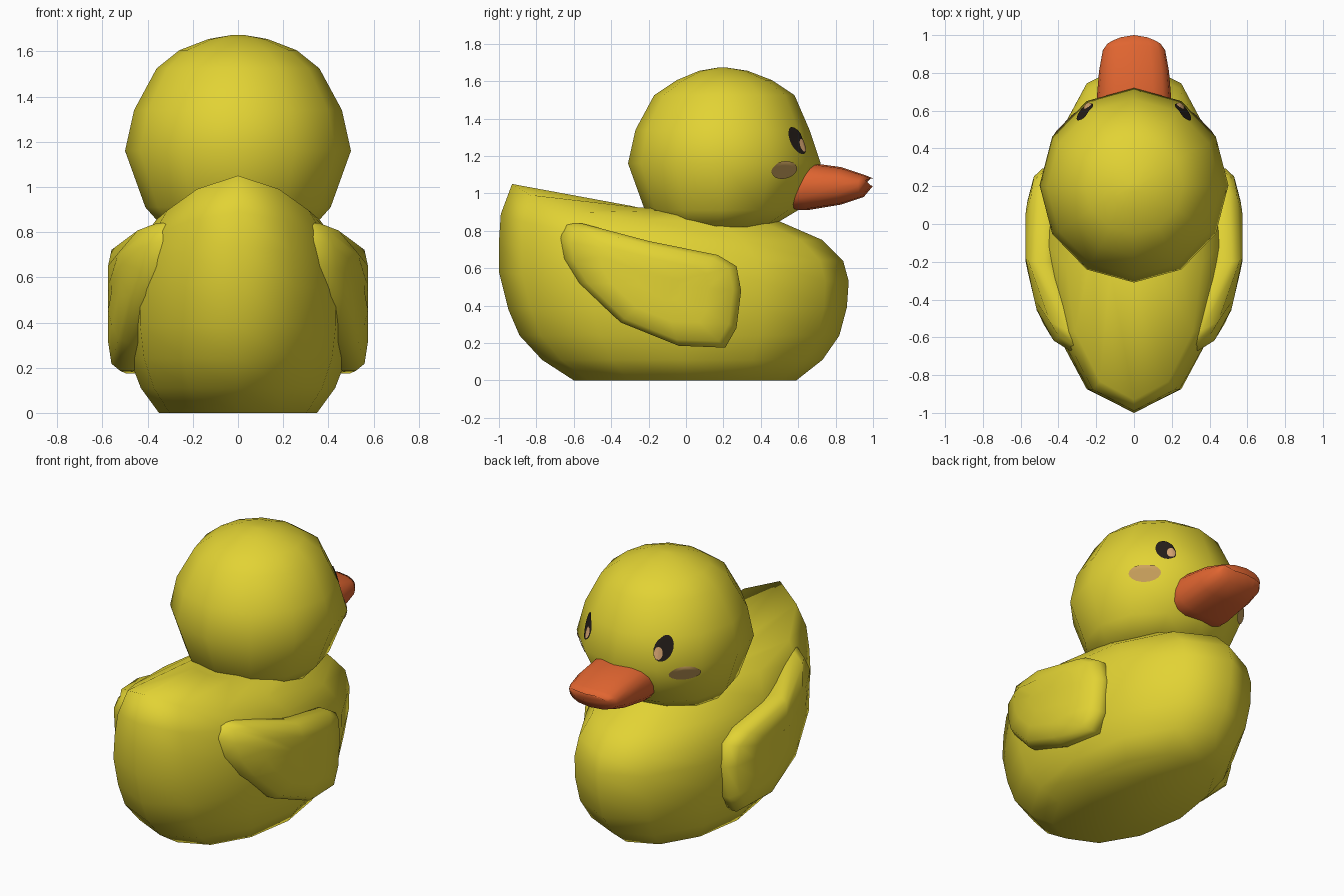
import bpy, bmesh, math
from mathutils import Vector
from mathutils.bvhtree import BVHTree

if "Cube" in bpy.data.objects:
    bpy.data.objects.remove(bpy.data.objects["Cube"])


def material(name, rgb):
    m = bpy.data.materials.new(name)
    m.diffuse_color = (*rgb, 1)
    m.use_nodes = True
    m.node_tree.nodes["Principled BSDF"].inputs["Base Color"].default_value = m.diffuse_color
    return m


yellow = material("yellow", (0.76, 0.65, 0.034))
orange = material("orange", (0.75, 0.13, 0.03))
black = material("dark brown", (0.018, 0.013, 0.01))
peach = material("peach", (0.68, 0.38, 0.17))
blush = material("blush", (0.6, 0.36, 0.11))


def finish(name, bm, mat):
    for f in bm.faces:
        f.smooth = True
    me = bpy.data.meshes.new(name)
    bm.to_mesh(me)
    bm.free()
    me.materials.append(mat)
    ob = bpy.data.objects.new(name, me)
    bpy.context.collection.objects.link(ob)
    return ob


def loft(name, rings, mat):
    """Skin a list of closed rings of points and cap both ends."""
    bm = bmesh.new()
    loops = [[bm.verts.new(p) for p in r] for r in rings]
    n = len(loops[0])
    for a, b in zip(loops, loops[1:]):
        for i in range(n):
            j = (i + 1) % n
            bm.faces.new((a[i], a[j], b[j], b[i]))
    bm.faces.new(loops[0])
    bm.faces.new(loops[-1])
    bmesh.ops.recalc_face_normals(bm, faces=bm.faces)
    return finish(name, bm, mat)


def plan_ring(rear, z_rear, front, z_front, half_width, n=12):
    """Oval seen from above; its height sweeps up towards the rear."""
    pts = []
    for i in range(n):
        a = 2 * math.pi * i / n
        t = (1 - math.cos(a)) / 2
        pts.append((half_width * math.sin(a), front + (rear - front) * t,
                    z_front + (z_rear - z_front) * t ** 5))
    return pts


# Body with upturned tail
loft("body", [plan_ring(*r) for r in (
    (-0.60, 0.00, 0.59, 0.00, 0.35),
    (-0.77, 0.11, 0.73, 0.11, 0.43),
    (-0.89, 0.24, 0.82, 0.24, 0.48),
    (-0.95, 0.38, 0.86, 0.39, 0.50),
    (-1.00, 0.58, 0.87, 0.53, 0.50),
    (-1.00, 0.74, 0.84, 0.64, 0.48),
    (-0.99, 0.89, 0.73, 0.75, 0.44),
    (-0.93, 1.05, 0.50, 0.85, 0.36),
    (-0.30, 0.934, 0.42, 0.90, 0.25))], yellow)

# Head
head = loft("head", [plan_ring(r, z, f, z, w) for z, r, f, w in (
    (0.82, -0.13, 0.45, 0.33),
    (0.91, -0.22, 0.60, 0.41),
    (1.16, -0.31, 0.72, 0.50),
    (1.34, -0.27, 0.66, 0.46),
    (1.525, -0.17, 0.58, 0.36),
    (1.605, -0.05, 0.46, 0.26),
    (1.655, 0.07, 0.33, 0.13),
    (1.672, 0.17, 0.22, 0.03))], yellow)


# Beak
def beak_ring(y, top, bottom, half_width, bend):
    pts = []
    for i in range(16):
        a = 2 * math.pi * i / 16
        c, s = math.cos(a), math.sin(a)
        u = math.copysign(abs(c) ** 0.7, c)
        v = math.copysign(abs(s) ** 0.8, s)
        pts.append((half_width * u, y - bend * u * u,
                    (top + bottom) / 2 + (top - bottom) / 2 * v))
    return pts


loft("beak", [beak_ring(*r) for r in (
    (0.45, 1.16, 0.91, 0.19, 0),
    (0.65, 1.165, 0.91, 0.20, 0.02),
    (0.83, 1.14, 0.94, 0.185, 0.02),
    (0.95, 1.10, 0.98, 0.165, 0.03),
    (1.00, 1.08, 1.04, 0.14, 0.045))], orange)

# Wings: outline in (y, z), following the curve of the flank
outline = [(-0.65, 0.84), (-0.56, 0.84), (-0.2, 0.745), (0.17, 0.67),
           (0.27, 0.61), (0.295, 0.48), (0.27, 0.28), (0.21, 0.175),
           (-0.04, 0.185), (-0.35, 0.31), (-0.57, 0.52), (-0.65, 0.65),
           (-0.67, 0.76)]
flank = [(-0.7, 0.39), (-0.52, 0.50), (-0.2, 0.575), (0.05, 0.575), (0.32, 0.535)]


def flank_x(y):
    for (y0, x0), (y1, x1) in zip(flank, flank[1:]):
        if y <= y1:
            return x0 + (x1 - x0) * (y - y0) / (y1 - y0)
    return flank[-1][1]


def wing_ring(side, scale, depth):
    cy, cz = -0.14, 0.51
    pts = []
    for y, z in outline:
        y, z = cy + (y - cy) * scale, cz + (z - cz) * scale
        lean = 0.12 * max(0, z - 0.74) / 0.1 * 0.5
        pts.append((side * (flank_x(y) - depth - lean), y, z))
    return pts


for side, label in ((1, "right"), (-1, "left")):
    loft(label + "_wing", [wing_ring(side, s, d) for s, d in (
        (0.95, 0.16), (1.0, 0.10), (1.0, 0.055), (0.9, 0.015),
        (0.6, 0.0), (0.25, 0.0))], yellow)

# Face details: thin oval patches laid on the head
tree = BVHTree.FromPolygons([v.co for v in head.data.vertices],
                            [p.vertices for p in head.data.polygons])


def patch(name, side, angle, z, half_angle, half_height, lift, mat, tilt=0.0):
    bm = bmesh.new()

    def on_head(r, a):
        u, v = r * math.cos(a), r * math.sin(a)
        zz = z + half_height * v
        th = math.radians(angle) + half_angle * u + tilt * v
        d = Vector((side * math.sin(th), math.cos(th), 0))
        hit, normal, _, _ = tree.ray_cast(Vector((0, 0.19, zz)) + d * 2, -d)
        return bm.verts.new(hit + normal * lift)

    n = 20
    centre = on_head(0, 0)
    prev = None
    for k in range(1, 6):
        ring = [on_head(k / 5, 2 * math.pi * i / n) for i in range(n)]
        for i in range(n):
            j = (i + 1) % n
            bm.faces.new((ring[i], ring[j], prev[j], prev[i]) if prev
                         else (centre, ring[i], ring[j]))
        prev = ring
    bm.normal_update()
    for f in bm.faces:
        if f.normal.dot(f.calc_center_median() - Vector((0, 0.19, 1.2))) < 0:
            f.normal_flip()
    finish(name, bm, mat)


for side, label in ((1, "right"), (-1, "left")):
    patch(label + "_eye", side, 33, 1.28, 0.115, 0.072, 0.006, black, 0.03)
    patch(label + "_eye_highlight", side, 29.5, 1.255, 0.045, 0.035, 0.010, peach)
    patch(label + "_cheek", side, 47, 1.125, 0.19, 0.046, 0.006, blush)
